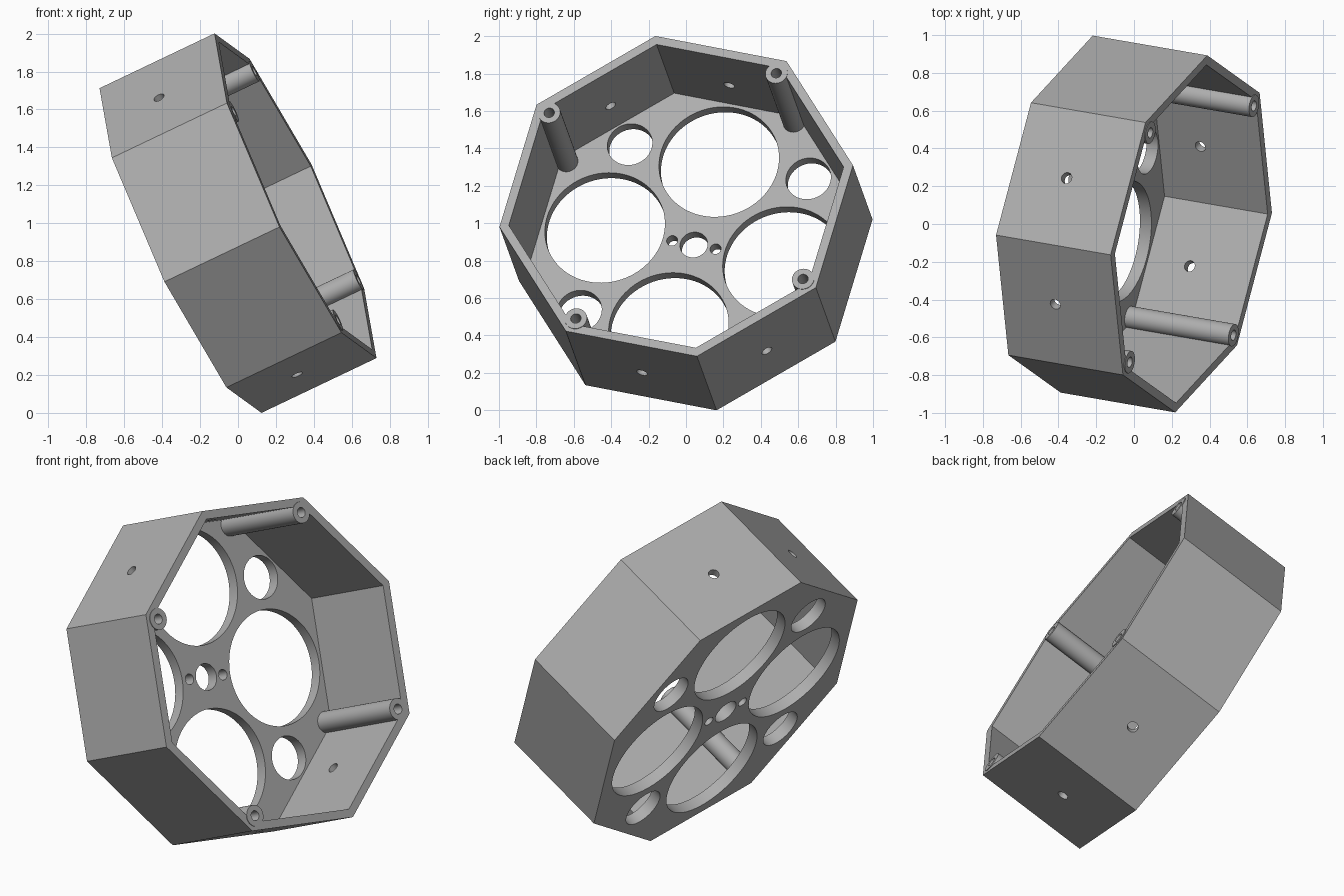
import bpy
import bmesh
import math
from mathutils import Matrix, Vector

cube = bpy.data.objects.get("Cube")
if cube:
    bpy.data.objects.remove(cube, do_unlink=True)

RADIUS, HALF, WALL, FLOOR = 0.963, 0.34, 0.047, 0.068
APOTHEM = RADIUS * math.cos(math.pi / 8)

grey = bpy.data.materials.new("plain grey")
grey.use_nodes = True
colour = (0.42, 0.42, 0.42, 1)
grey.diffuse_color = colour
grey.node_tree.nodes["Principled BSDF"].inputs["Base Color"].default_value = colour


def polar(dist, degrees, z=0.0):
    a = math.radians(degrees)
    return Vector((dist * math.cos(a), dist * math.sin(a), z))


def add_prism(bm, radius, z0, z1, sides=40, centre=(0, 0, 0), rot=None):
    """Closed cylinder or prism from z0 to z1 along its own axis."""
    m = Matrix.Translation(centre) @ (rot or Matrix())
    m = m @ Matrix.Translation((0, 0, (z0 + z1) / 2))
    bmesh.ops.create_cone(bm, cap_ends=True, segments=sides, radius1=radius,
                          radius2=radius, depth=z1 - z0, matrix=m)


def make_object(name, bm):
    mesh = bpy.data.meshes.new(name)
    bmesh.ops.recalc_face_normals(bm, faces=bm.faces)
    bm.to_mesh(mesh)
    bm.free()
    mesh.materials.append(grey)
    obj = bpy.data.objects.new(name, mesh)
    bpy.context.collection.objects.link(obj)
    return obj


def octagon(bm, radius, z0, z1):
    # corners sit on multiples of 45 degrees
    start = len(bm.verts)
    add_prism(bm, radius, z0, z1, 8)
    bm.verts.ensure_lookup_table()
    first = bm.verts[start].co
    turn = -math.atan2(first.y, first.x)
    bmesh.ops.rotate(bm, verts=bm.verts[start:], cent=(0, 0, 0),
                     matrix=Matrix.Rotation(turn, 3, 'Z'))


def combine(body, tool, operation):
    mod = body.modifiers.new("combine", 'BOOLEAN')
    mod.operation, mod.solver, mod.object = operation, 'EXACT', tool
    bpy.ops.object.select_all(action='DESELECT')
    body.select_set(True)
    bpy.context.view_layer.objects.active = body
    bpy.ops.object.modifier_apply(modifier=mod.name)
    bpy.data.objects.remove(tool, do_unlink=True)


# Octagonal shell
bm = bmesh.new()
octagon(bm, RADIUS, -HALF, HALF)
housing = make_object("octagonal_housing", bm)

# Open cavity
bm = bmesh.new()
octagon(bm, RADIUS - WALL / math.cos(math.pi / 8), -HALF + FLOOR, HALF + 0.2)
combine(housing, make_object("cavity_cutter", bm), 'DIFFERENCE')

# Screw posts in alternate corners
bm = bmesh.new()
for angle in range(45, 360, 90):
    add_prism(bm, 0.06, -HALF + 0.02, HALF + 0.004, 32, polar(0.875, angle))
combine(housing, make_object("screw_posts", bm), 'UNION')

# All drilled holes
bm = bmesh.new()
floor_span = (-HALF - 0.1, -HALF + FLOOR + 0.06)
add_prism(bm, 0.075, *floor_span)
for k in range(4):
    add_prism(bm, 0.325, *floor_span, 72, polar(0.5, 67.5 + 90 * k))
    add_prism(bm, 0.122, *floor_span, 48, polar(0.71, 22.5 + 90 * k))
    add_prism(bm, 0.028, -0.1, HALF + 0.1, 24, polar(0.875, 45 + 90 * k))
for angle in (-22.5, 157.5):
    add_prism(bm, 0.03, *floor_span, 24, polar(0.122, angle))
for angle in (67.5, 112.5, -67.5, -112.5):
    outward = polar(1, angle).to_track_quat('Z', 'Y').to_matrix().to_4x4()
    add_prism(bm, 0.03, APOTHEM - 0.1, APOTHEM + 0.1, 24, (0, 0, -0.025), outward)
combine(housing, make_object("hole_cutter", bm), 'DIFFERENCE')

# Tilt into its resting pose
x_axis = Vector((0.088, 0.981, 0.171)).normalized()
z_axis = Vector((0.892, -0.154, 0.425)).normalized()
y_axis = z_axis.cross(x_axis).normalized()
x_axis = y_axis.cross(z_axis)
pose = Matrix((x_axis, y_axis, z_axis)).transposed().to_4x4()
housing.data.transform(pose)
low = min(v.co.z for v in housing.data.vertices)
housing.data.transform(Matrix.Translation((0, 0, -low)))

# Smooth round holes, crisp edges
bpy.ops.object.select_all(action='DESELECT')
housing.select_set(True)
bpy.context.view_layer.objects.active = housing
bpy.ops.object.shade_smooth_by_angle(angle=math.radians(30))
